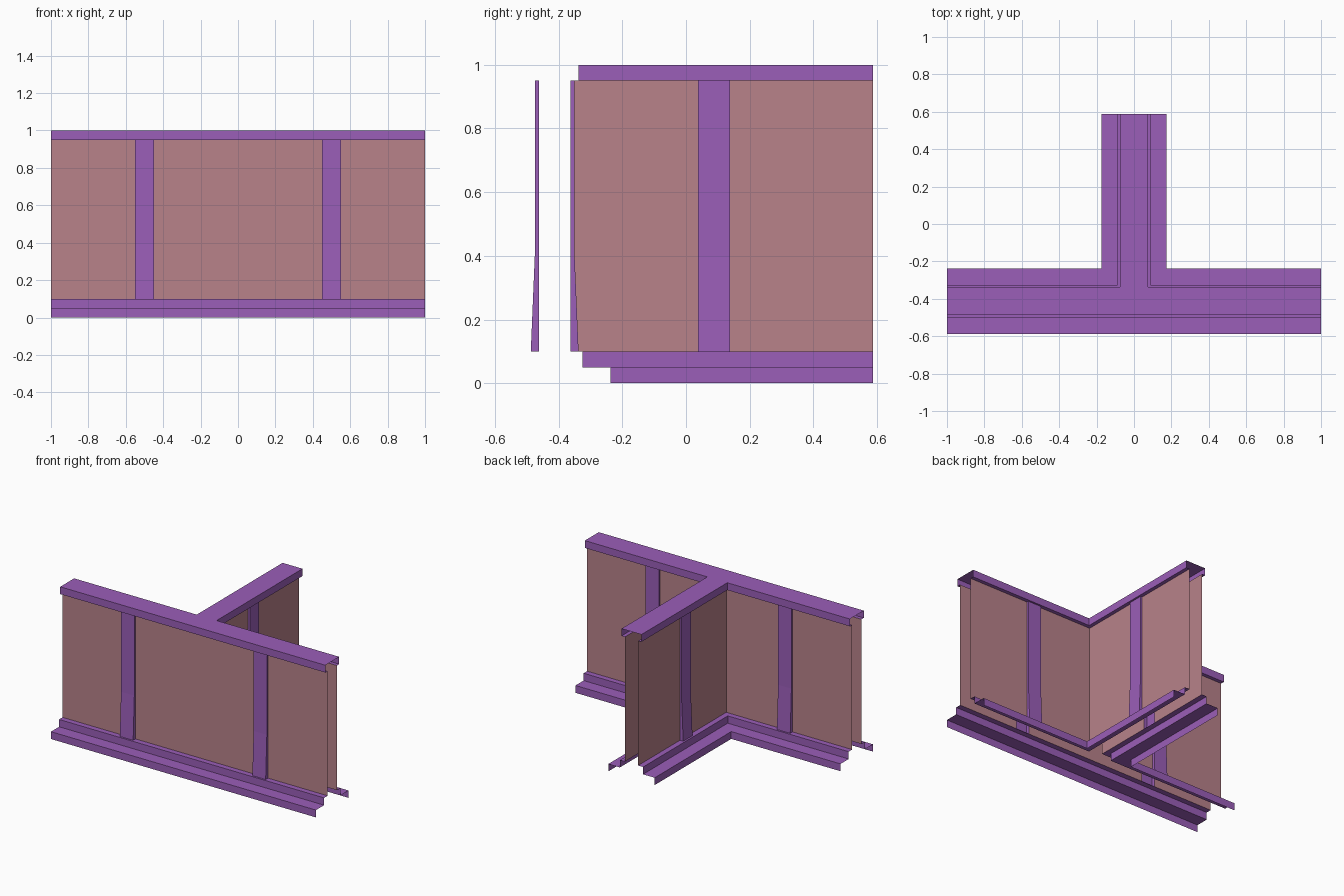
import bpy
from mathutils import Vector

if "Cube" in bpy.data.objects:
    bpy.data.objects.remove(bpy.data.objects["Cube"], do_unlink=True)

YC, YE = -0.4125, 0.5875      # centre line of the long wall, free end of the stem
H = 0.05                      # half thickness of the wall
Z_LOW, Z_BEND, Z_HIGH, Z_TOP = 0.1, 0.4, 0.95, 1.0
POST = 0.1


def material(name, rgb):
    m = bpy.data.materials.new(name)
    m.use_nodes = True
    col = (*rgb, 1.0)
    m.diffuse_color = col
    bsdf = m.node_tree.nodes["Principled BSDF"]
    bsdf.inputs["Base Color"].default_value = col
    bsdf.inputs["Roughness"].default_value = 0.8
    return m


PURPLE = material("purple trim", (0.328, 0.112, 0.479))
PINK = material("dusty pink panel", (0.479, 0.223, 0.254))


def build(name, faces, mat):
    """Make one object from a list of faces given as point lists."""
    verts, index, polys = [], {}, []
    for face in faces:
        poly = []
        for p in face:
            key = tuple(round(c, 5) for c in p)
            if key not in index:
                index[key] = len(verts)
                verts.append(key)
            poly.append(index[key])
        polys.append(poly)
    mesh = bpy.data.meshes.new(name)
    mesh.from_pydata(verts, [], polys)
    mesh.materials.append(mat)
    mesh.update()
    obj = bpy.data.objects.new(name, mesh)
    bpy.context.scene.collection.objects.link(obj)
    return obj


def paths(h):
    """Plan lines of the T at half width h, outside on the right hand."""
    return [
        [(-1, YC - h), (1, YC - h)],
        [(1, YC + h), (h, YC + h), (h, YE)],
        [(-h, YE), (-h, YC + h), (-1, YC + h)],
    ]


def sweep(profile):
    """Run a profile of (half width, height), bottom to top, round the T."""
    faces = []
    for (h0, z0), (h1, z1) in zip(profile, profile[1:]):
        for low, high in zip(paths(h0), paths(h1)):
            for i in range(len(low) - 1):
                faces.append([(*low[i], z0), (*low[i + 1], z0),
                              (*high[i + 1], z1), (*high[i], z1)])
    return faces


# Stepped base moulding, open underneath
build("base_moulding", sweep([(0.175, 0), (0.175, 0.05), (0.0875, 0.05),
                              (0.0875, Z_LOW), (H, Z_LOW)]), PURPLE)

# Top cap: lip, fascia and flat T-shaped top
cap_h = 0.075
cap = sweep([(H, Z_HIGH), (cap_h, Z_HIGH), (cap_h, Z_TOP)])
front, right, left = paths(cap_h)
cap.append([(*front[0], Z_TOP), (*front[1], Z_TOP), (*right[0], Z_TOP), (*left[2], Z_TOP)])
cap.append([(*left[1], Z_TOP), (*right[1], Z_TOP), (*right[2], Z_TOP), (*left[0], Z_TOP)])
build("top_cap", cap, PURPLE)


def wall_run(name, start, end, centres):
    """Straight wall with panels between flared posts."""
    start, end = Vector((*start, 0)), Vector((*end, 0))
    along = (end - start).normalized()
    out = along.cross(Vector((0, 0, 1)))

    def at(d, o, z):
        return start + along * d + out * o + Vector((0, 0, z))

    stops = [0]
    for c in centres:
        stops += [c - POST / 2, c + POST / 2]
    stops.append((end - start).length)
    panels = [[at(a, 0, Z_LOW), at(b, 0, Z_LOW), at(b, 0, Z_HIGH), at(a, 0, Z_HIGH)]
              for a, b in zip(stops[::2], stops[1::2])]
    build(name + "_panels", panels, PINK)

    # Posts are hollow channels that flare out toward the foot
    shape = [(0.025, Z_LOW), (0.0125, Z_BEND), (0.0125, Z_HIGH)]
    for n, c in enumerate(centres, 1):
        a, b = c - POST / 2, c + POST / 2
        faces = []
        for (o0, z0), (o1, z1) in zip(shape, shape[1:]):
            faces.append([at(a, o0, z0), at(b, o0, z0), at(b, o1, z1), at(a, o1, z1)])
            faces.append([at(a, 0, z0), at(a, o0, z0), at(a, o1, z1), at(a, 0, z1)])
            faces.append([at(b, o0, z0), at(b, 0, z0), at(b, 0, z1), at(b, o1, z1)])
        build(f"{name}_post_{n}", faces, PURPLE)


# Walls: long front, two back halves, two stem sides
front, right, left = paths(H)
wall_run("front_wall", front[0], front[1], [0.5, 1.5])
wall_run("back_left_wall", right[0], right[1], [0.5])
wall_run("stem_left_wall", right[1], right[2], [0.5 - H])
wall_run("stem_right_wall", left[0], left[1], [0.5])
wall_run("back_right_wall", left[1], left[2], [0.5 - H])
